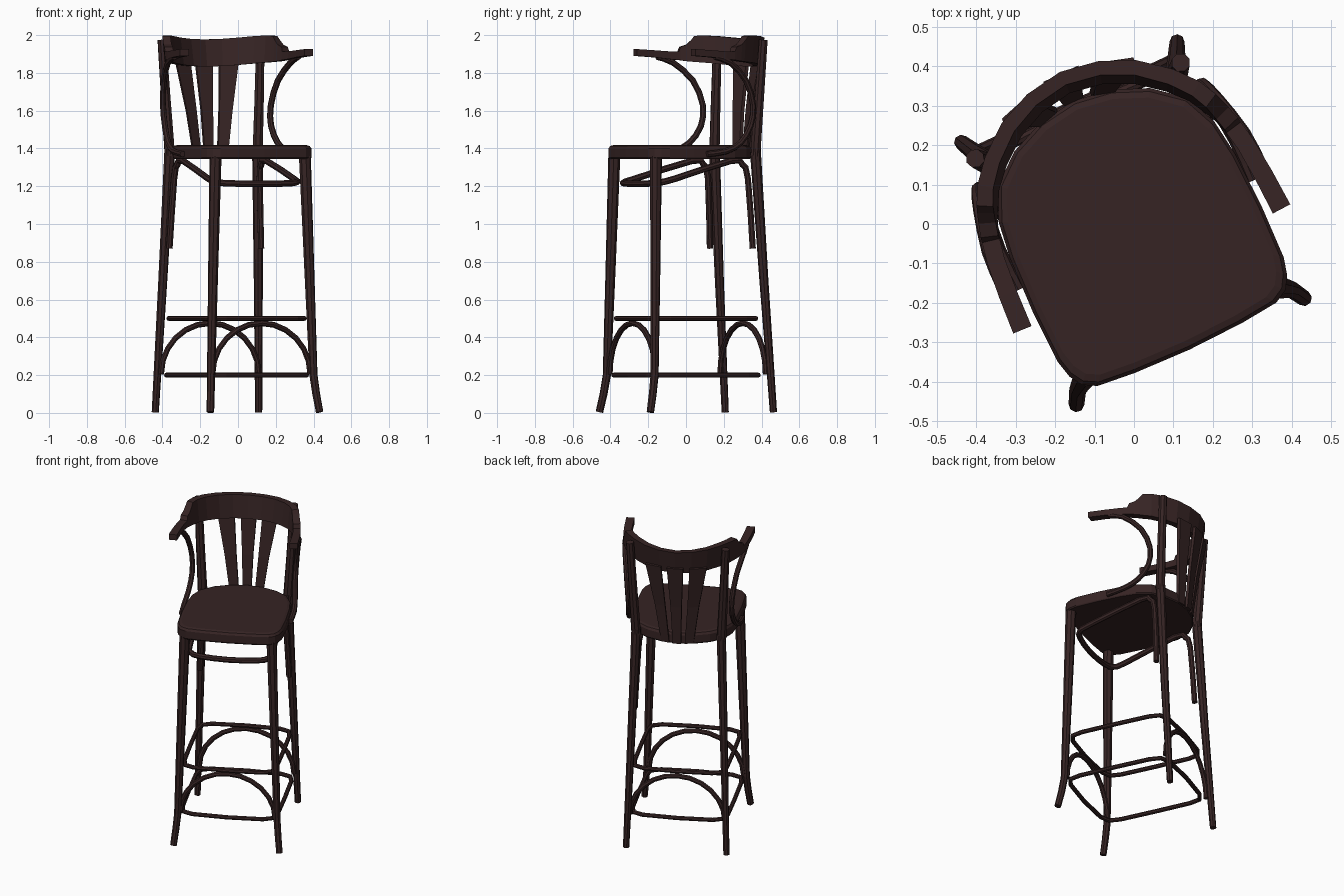
import bpy, bmesh, math
from mathutils import Matrix, Vector

if "Cube" in bpy.data.objects:
    bpy.data.objects.remove(bpy.data.objects["Cube"])

# The whole stool is turned 25 degrees about z
PLACE = Matrix.Translation((-0.008, 0, 0)) @ Matrix.Rotation(math.radians(25), 4, 'Z')

wood = bpy.data.materials.new("dark brown wood")
wood.diffuse_color = (0.037, 0.0175, 0.0175, 1)
wood.use_nodes = True
wood.node_tree.nodes["Principled BSDF"].inputs["Base Color"].default_value = wood.diffuse_color


def finish(obj):
    obj.data.materials.clear()
    obj.data.materials.append(wood)
    obj.matrix_world = PLACE
    return obj


def smooth_path(pts, steps=3, cyclic=False):
    """Catmull-Rom points through pts."""
    P = [Vector(p) for p in pts]
    n = len(P)
    get = (lambda i: P[i % n]) if cyclic else (lambda i: P[max(0, min(n - 1, i))])
    out = []
    for i in range(n if cyclic else n - 1):
        a, b, c, d = get(i - 1), get(i), get(i + 1), get(i + 2)
        for k in range(steps):
            t = k / steps
            out.append(0.5 * (2 * b + (c - a) * t + (2 * a - 5 * b + 4 * c - d) * t * t
                              + (3 * b - a - 3 * c + d) * t ** 3))
    if not cyclic:
        out.append(P[-1])
    return out


def tube(name, pts, radii, cyclic=False):
    """Round eight-sided rod along pts; radii is one value or (start, end)."""
    cu = bpy.data.curves.new(name, 'CURVE')
    cu.dimensions = '3D'
    cu.bevel_depth = 1.0
    cu.bevel_resolution = 2
    cu.use_fill_caps = True
    sp = cu.splines.new('POLY')
    sp.points.add(len(pts) - 1)
    sp.use_cyclic_u = cyclic
    r0, r1 = radii if isinstance(radii, tuple) else (radii, radii)
    z0, z1 = pts[0][2], pts[-1][2]
    for p, co in zip(sp.points, pts):
        p.co = (*co, 1)
        t = (co[2] - z0) / (z1 - z0) if r0 != r1 else 0
        p.radius = r0 + (r1 - r0) * t
    obj = bpy.data.objects.new(name, cu)
    bpy.context.collection.objects.link(obj)
    bpy.ops.object.select_all(action='DESELECT')
    obj.select_set(True)
    bpy.context.view_layer.objects.active = obj
    bpy.ops.object.convert(target='MESH')
    obj = bpy.context.view_layer.objects.active
    for f in obj.data.polygons:
        f.use_smooth = False
    return finish(obj)


def loft(name, rings):
    """Skin closed rings of equal size and cap both ends."""
    bm = bmesh.new()
    R = [[bm.verts.new(p) for p in ring] for ring in rings]
    n = len(R[0])
    for a, b in zip(R, R[1:]):
        for i in range(n):
            j = (i + 1) % n
            bm.faces.new((a[i], a[j], b[j], b[i]))
    bm.faces.new(R[0][::-1])
    bm.faces.new(R[-1])
    bmesh.ops.recalc_face_normals(bm, faces=bm.faces)
    me = bpy.data.meshes.new(name)
    bm.to_mesh(me)
    bm.free()
    obj = bpy.data.objects.new(name, me)
    bpy.context.collection.objects.link(obj)
    return finish(obj)


def mirrored(half):
    """Half path ending on the centre line, completed on the other side."""
    return half + [(-p[0], *p[1:]) for p in half[-2::-1]]


# Seat with softened top edge
half = [(0, -.352), (.15, -.347), (.25, -.337), (.285, -.318), (.305, -.285), (.316, -.24), (.32, -.1),
        (.315, .05), (.302, .146), (.265, .23), (.19, .292), (.1, .33), (0, .345)]
outline = half + [(-x, y) for x, y in half[-2:0:-1]]
loft("seat", [[(x * s, y * s, z) for x, y in outline]
              for s, z in ((.985, 1.345), (1, 1.352), (1, 1.4), (.975, 1.413), (.93, 1.418))])

# Legs, splayed at the floor; back legs run on up as back posts
for side, s in (("left", -1), ("right", 1)):
    tube(f"front_leg_{side}", [(s * x, y, z) for x, y, z in
         ((.319, -.357, .004), (.308, -.338, .1), (.299, -.323, .2), (.281, -.31, .75), (.261, -.297, 1.36))],
         (.02, .032))
    tube(f"back_leg_{side}", [(s * x, y, z) for x, y, z in
         ((.302, .37, .003), (.279, .325, .7), (.256, .285, 1.4))], (.019, .029))
    tube(f"back_post_{side}", [(s * x, y, z) for x, y, z in
         ((.256, .285, 1.36), (.272, .3, 1.65), (.288, .318, 1.975))], (.029, .024))
    # Bent brace under each arm, ending beside the seat
    tube(f"arm_brace_{side}", smooth_path([(s * x, y, z) for x, y, z in
         ((.362, .0, 1.885), (.358, .09, 1.855), (.333, .195, 1.76), (.315, .245, 1.63), (.31, .232, 1.52),
          (.32, .17, 1.43), (.33, .08, 1.385), (.328, -.03, 1.37))], 2), .0165)

# Bent hoop: up the back legs, forward under the seat and round the front
hoop = [(.268, .265, .87), (.25, .245, 1.24), (.245, .215, 1.315), (.243, .15, 1.335), (.25, -.18, 1.24),
        (.235, -.25, 1.222), (.17, -.28, 1.215), (0, -.295, 1.213)]
tube("seat_hoop", smooth_path(mirrored(hoop), 2), .0175)

# Two foot rings inside the legs
for name, z, g in (("upper_foot_ring", .5, 1), ("lower_foot_ring", .2, 1.035)):
    quarter = [(.279, .0), (.277, .22), (.262, .285), (.205, .312), (0, .322)]
    ring = quarter + [(-x, y) for x, y in quarter[-2::-1]]
    ring += [(x, -y) for x, y in ring[-2:0:-1]]
    tube(name, [(x * g, y * g, z) for x, y in ring], .0135, True)

# Arches between the front legs and between the back legs
for name, y in (("front_arch", -.312), ("back_arch", .332)):
    pts = [(-.285 * math.cos(a), y, .205 + .27 * math.sin(a))
           for a in (math.pi * i / 12 for i in range(13))]
    tube(name, pts, .0155)

# Arm rail rising into the crest: x, y, bottom z, top z, thickness, lean
rail = [(.363, -.127, 1.89, 1.926, .05, 0), (.358, -.03, 1.883, 1.92, .048, 0), (.35, .06, 1.873, 1.914, .046, 0),
        (.34, .112, 1.868, 1.912, .046, 0), (.337, .122, 1.867, 1.938, .045, .002),
        (.326, .155, 1.862, 1.95, .044, .004), (.316, .178, 1.86, 1.975, .043, .007),
        (.308, .193, 1.858, 1.996, .042, .01), (.285, .235, 1.855, 1.998, .041, .012),
        (.24, .285, 1.85, 1.995, .04, .015), (.17, .34, 1.842, 1.987, .038, .017),
        (.09, .375, 1.836, 1.98, .036, .018), (0, .39, 1.833, 1.977, .036, .018)]
path = mirrored(rail)
sections = []
for i, (x, y, zb, zt, w, lean) in enumerate(path):
    a, b = path[max(0, i - 1)], path[min(len(path) - 1, i + 1)]
    t = Vector((b[0] - a[0], b[1] - a[1])).normalized()
    nx, ny = t.y, -t.x          # points outwards
    sections.append([(x + nx * (k * w / 2 + l), y + ny * (k * w / 2 + l), z)
                     for k, l, z in ((-1, -lean * .3, zb), (1, -lean * .3, zb), (1, lean, zt), (-1, lean, zt))])
loft("arm_and_crest_rail", sections)

# Three back slats, fanning out and widening upwards
for name, s in (("left", -1), ("middle", 0), ("right", 1)):
    rings = []
    for xc, yc, z, w in ((.072, .346, 1.35, .05), (.1, .372, 1.6, .066), (.135, .412, 1.87, .098)):
        yc -= abs(s) * xc * .19
        d = -s * .3             # turn of the slat to follow the curve
        rings.append([(s * xc + i * w / 2, yc + i * w / 2 * d + k * .009, z)
                      for i, k in ((-1, -1), (1, -1), (1, 1), (-1, 1))])
    loft(f"back_slat_{name}", rings)
